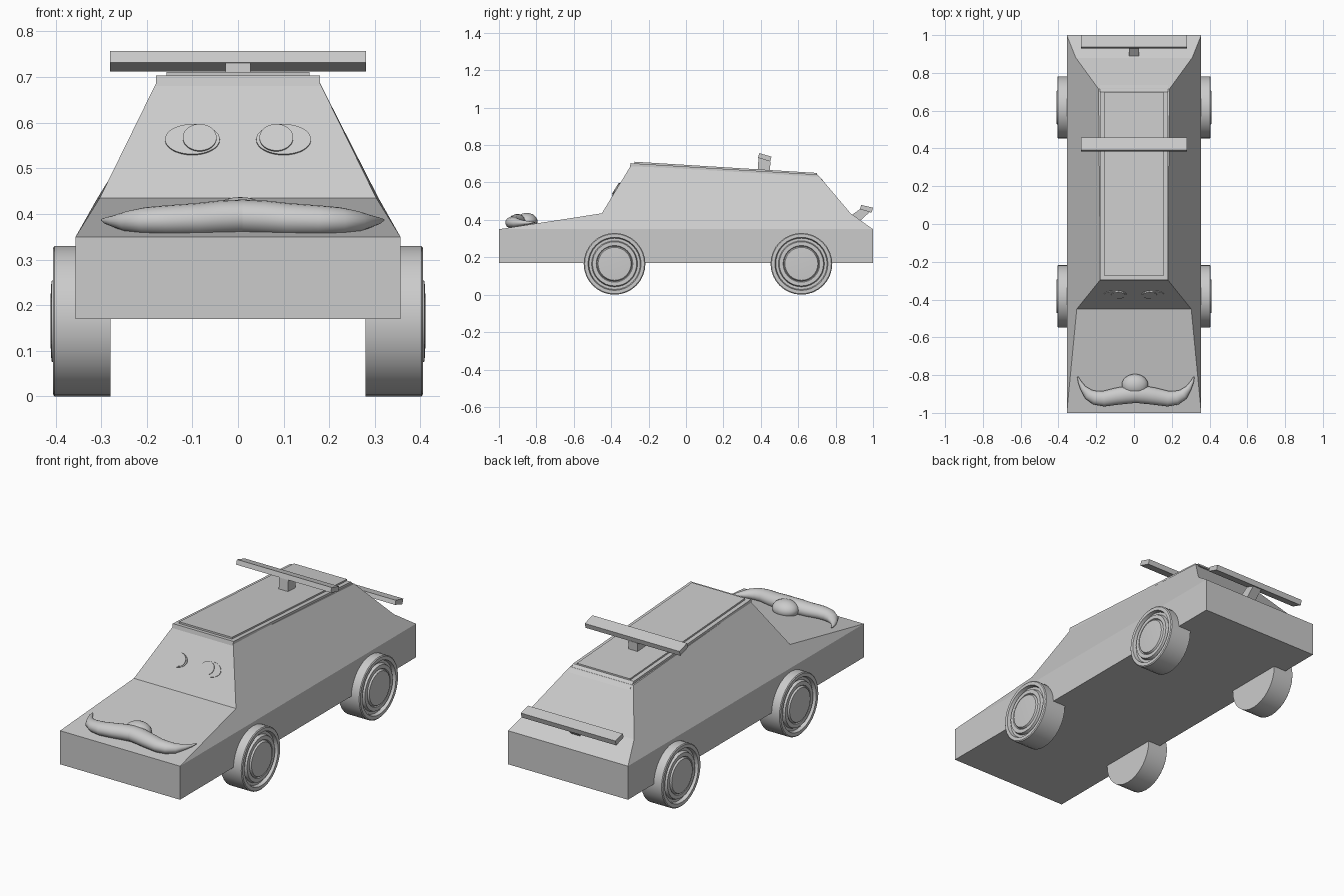
import bpy, bmesh, math
from mathutils import Vector

if "Cube" in bpy.data.objects:
    bpy.data.objects.remove(bpy.data.objects["Cube"])

grey = bpy.data.materials.new("plain grey")
grey.diffuse_color = (0.6, 0.6, 0.6, 1)
grey.use_nodes = True
grey.node_tree.nodes["Principled BSDF"].inputs["Base Color"].default_value = grey.diffuse_color


def finish(name, bm, smooth=False):
    bmesh.ops.recalc_face_normals(bm, faces=bm.faces)
    me = bpy.data.meshes.new(name)
    bm.to_mesh(me)
    bm.free()
    ob = bpy.data.objects.new(name, me)
    bpy.context.collection.objects.link(ob)
    me.materials.append(grey)
    if smooth:
        bpy.ops.object.select_all(action='DESELECT')
        ob.select_set(True)
        bpy.context.view_layer.objects.active = ob
        bpy.ops.object.shade_smooth_by_angle(angle=math.radians(35))
    return ob


def skin(bm, rings, closed=True):
    """Bridge consecutive rings of points and cap both ends."""
    vs = [[bm.verts.new(p) for p in r] for r in rings]
    for a, b in zip(vs, vs[1:]):
        n = len(a)
        for i in range(n):
            j = (i + 1) % n
            bm.faces.new((a[i], a[j], b[j], b[i]))
    if closed:
        bm.faces.new(vs[0])
        bm.faces.new(vs[-1])


def prism(name, profile, w):
    """Extrude a (y, z) side profile to x = -w..w."""
    bm = bmesh.new()
    skin(bm, [[(s * w, y, z) for y, z in profile] for s in (-1, 1)])
    return finish(name, bm)


# Lower body
prism("lower_body", [(-1, .17), (-1, .35), (1, .35), (1, .17)], .356)

# Cabin and bonnet: side profile with its own half width at each point
cabin = [(-1, .35, .356), (-.45, .435, .303), (-.295, .69, .178),
         (.715, .63, .188), (.88, .435, .308), (1, .35, .356)]
bm = bmesh.new()
skin(bm, [[(s * w, y, z) for y, z, w in cabin] for s in (-1, 1)])
finish("cabin", bm)

# Roof slab and raised panel
prism("roof", [(-.302, .674), (-.296, .703), (.70, .643), (.735, .61), (.69, .61)], .18)
prism("roof_panel", [(-.275, .69), (-.275, .711), (.70, .651), (.70, .63)], .157)

# Roof and tail wings with their posts
prism("roof_wing", [(.385, .732), (.392, .757), (.457, .738), (.45, .712)], .281)
prism("roof_wing_post", [(.382, .65), (.388, .732), (.452, .713), (.447, .64)], .027)
prism("tail_wing", [(.93, .458), (.937, .48), (1.0, .465), (.992, .438)], .281)
prism("tail_wing_post", [(.885, .425), (.932, .459), (.982, .442), (.92, .385)], .027)

# Wheels: lathe profile of (radius, x)
tyre = [(.165, .28), (.165, .402), (.160, .406), (.142, .406), (.137, .388),
        (.123, .388), (.118, .404), (.098, .404), (.094, .398), (.088, .409), (.05, .411)]
for y, place in ((-.382, "front"), (.617, "rear")):
    for s, side in ((-1, "left"), (1, "right")):
        bm = bmesh.new()
        skin(bm, [[(s * x, y + r * math.cos(t), .165 + r * math.sin(t))
                   for t in (math.tau * k / 32 for k in range(32))] for r, x in tyre])
        finish(f"{place}_{side}_wheel", bm, True)


# Eyes: thin oval plates lying on the windscreen
slope = Vector((0, .155, .255)).normalized()
normal = Vector((0, -slope.z, slope.y))


def eye_plate(name, x, z, rx, rz, lift):
    c = Vector((x, -.45 + (z - .435) * .155 / .255, z))
    ring = [c + Vector((rx * math.cos(t), 0, 0)) + slope * (rz / slope.z * math.sin(t))
            for t in (math.tau * k / 40 for k in range(40))]
    bm = bmesh.new()
    skin(bm, [[p + normal * h for p in ring] for h in (-.003, lift)])
    finish(name, bm)


for s, side in ((-1, "left"), (1, "right")):
    eye_plate(f"{side}_eye", s * .1, .562, .06, .033, .004)
    eye_plate(f"{side}_pupil", s * .084, .564, .037, .029, .008)

# Moustache: swept tapering halves, stations of (x, y, z, radius)
path = [(0, -.9, .393, .047), (.05, -.905, .391, .047), (.1, -.912, .387, .045),
        (.17, -.925, .385, .041), (.215, -.92, .384, .037), (.25, -.902, .383, .029),
        (.28, -.868, .384, .016), (.298, -.835, .385, .009), (.308, -.808, .387, .003)]
for s, side in ((-1, "left"), (1, "right")):
    rings = []
    for i, (x, y, z, r) in enumerate(path):
        a, b = path[max(i - 1, 0)], path[min(i + 1, len(path) - 1)]
        d = Vector((b[0] - a[0], b[1] - a[1])).normalized()
        if i == 0:
            d = Vector((1, 0))
        rings.append([(.01 + s * (x - d.y * r * math.cos(t)), y + d.x * r * math.cos(t),
                       z + .82 * r * math.sin(t))
                      for t in (math.tau * k / 20 for k in range(20))])
    bm = bmesh.new()
    skin(bm, rings)
    finish(f"{side}_moustache", bm, True)

# Nose
bm = bmesh.new()
bmesh.ops.create_uvsphere(bm, u_segments=24, v_segments=14, radius=1)
bmesh.ops.scale(bm, verts=bm.verts, vec=(.07, .058, .045))
bmesh.ops.translate(bm, verts=bm.verts, vec=(.005, -.852, .392))
finish("nose", bm, True)
